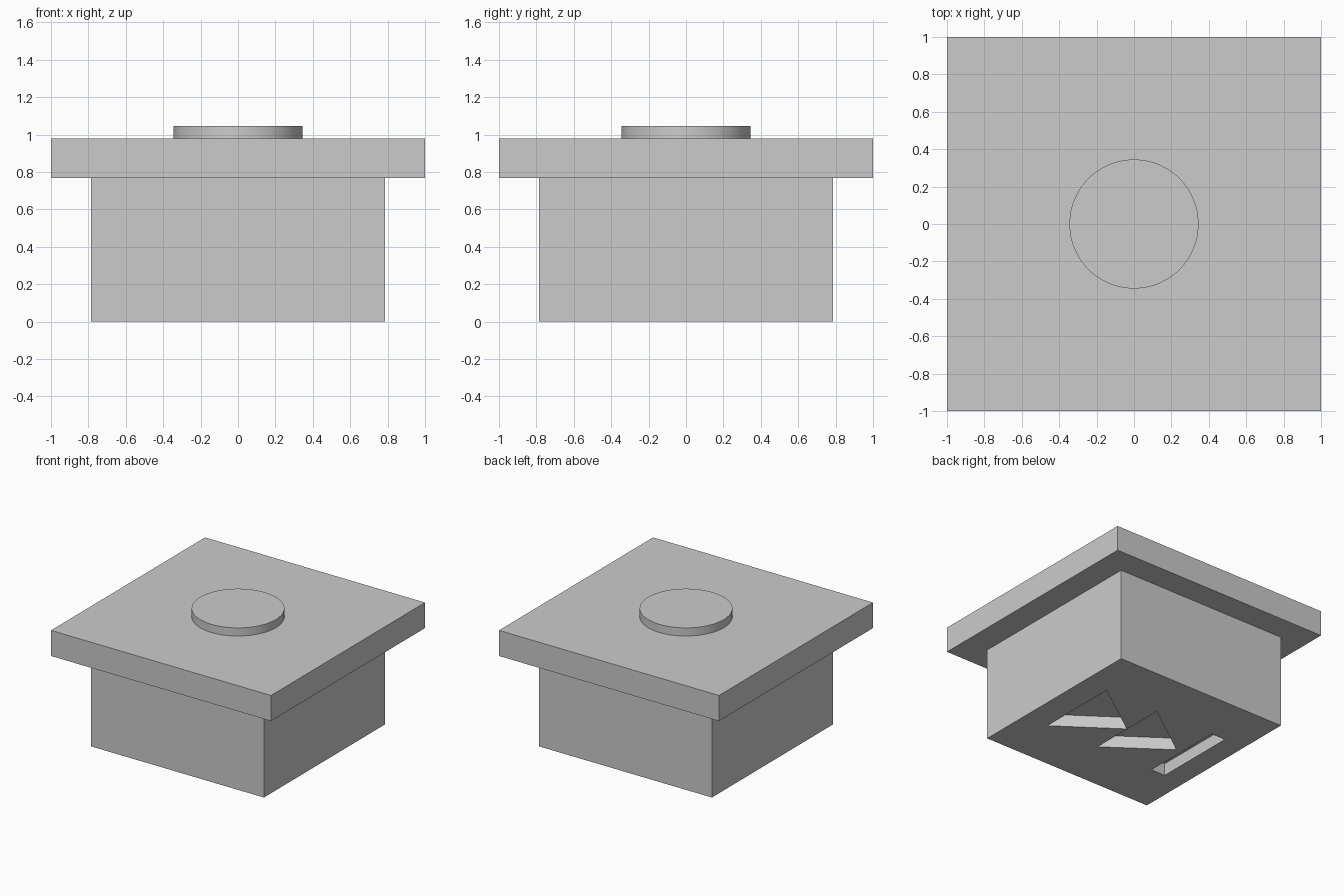
import bpy
import bmesh

cube = bpy.data.objects.get("Cube")
if cube:
    bpy.data.objects.remove(cube, do_unlink=True)

BODY, PLATE, DISC = 0.785, 1.0, 0.345
BODY_TOP, PLATE_TOP, DISC_TOP = 0.768, 0.978, 1.045
DEPTH = 0.1

grey = bpy.data.materials.new("plain grey")
grey.use_nodes = True
colour = (0.6, 0.6, 0.6, 1)
grey.diffuse_color = colour
grey.node_tree.nodes["Principled BSDF"].inputs["Base Color"].default_value = colour


def prism(name, outline, z0, z1):
    """Extrude a flat outline from z0 up to z1."""
    bm = bmesh.new()
    base = bm.faces.new([bm.verts.new((x, y, z0)) for x, y in outline])
    top = bmesh.ops.extrude_face_region(bm, geom=[base])["geom"]
    verts = [g for g in top if isinstance(g, bmesh.types.BMVert)]
    bmesh.ops.translate(bm, verts=verts, vec=(0, 0, z1 - z0))
    bmesh.ops.recalc_face_normals(bm, faces=bm.faces[:])
    mesh = bpy.data.meshes.new(name)
    bm.to_mesh(mesh)
    bm.free()
    mesh.materials.append(grey)
    obj = bpy.data.objects.new(name, mesh)
    bpy.context.collection.objects.link(obj)
    return obj


def box(x0, x1, h):
    return [(x0, -h), (x1, -h), (x1, h), (x0, h)]


def triangle(base_x, tip_x, h):
    return [(base_x, -h), (base_x, h), (tip_x, 0)]


# Square stem and wider top plate
body = prism("body", box(-BODY, BODY, BODY), 0, BODY_TOP)
prism("top_plate", box(-PLATE, PLATE, PLATE), BODY_TOP, PLATE_TOP)

# Round pad on the plate
bpy.ops.mesh.primitive_cylinder_add(vertices=96, radius=DISC, depth=DISC_TOP - PLATE_TOP,
                                    location=(0, 0, (PLATE_TOP + DISC_TOP) / 2))
pad = bpy.context.object
pad.name = "round_pad"
pad.data.materials.append(grey)
bpy.ops.object.shade_smooth_by_angle()

# Two arrowheads and a bar sunk into the underside
recesses = {
    "first_arrow_cutter": triangle(0.56, 0.071, 0.347),
    "second_arrow_cutter": triangle(0.067, -0.417, 0.347),
    "bar_cutter": box(-0.597, -0.467, 0.352),
}
for name, outline in recesses.items():
    cutter = prism(name, outline, -DEPTH, DEPTH)
    cutter.hide_render = True
    cutter.hide_viewport = True
    cutter.display_type = 'WIRE'
    cut = body.modifiers.new(name, 'BOOLEAN')
    cut.operation = 'DIFFERENCE'
    cut.solver = 'EXACT'
    cut.object = cutter
